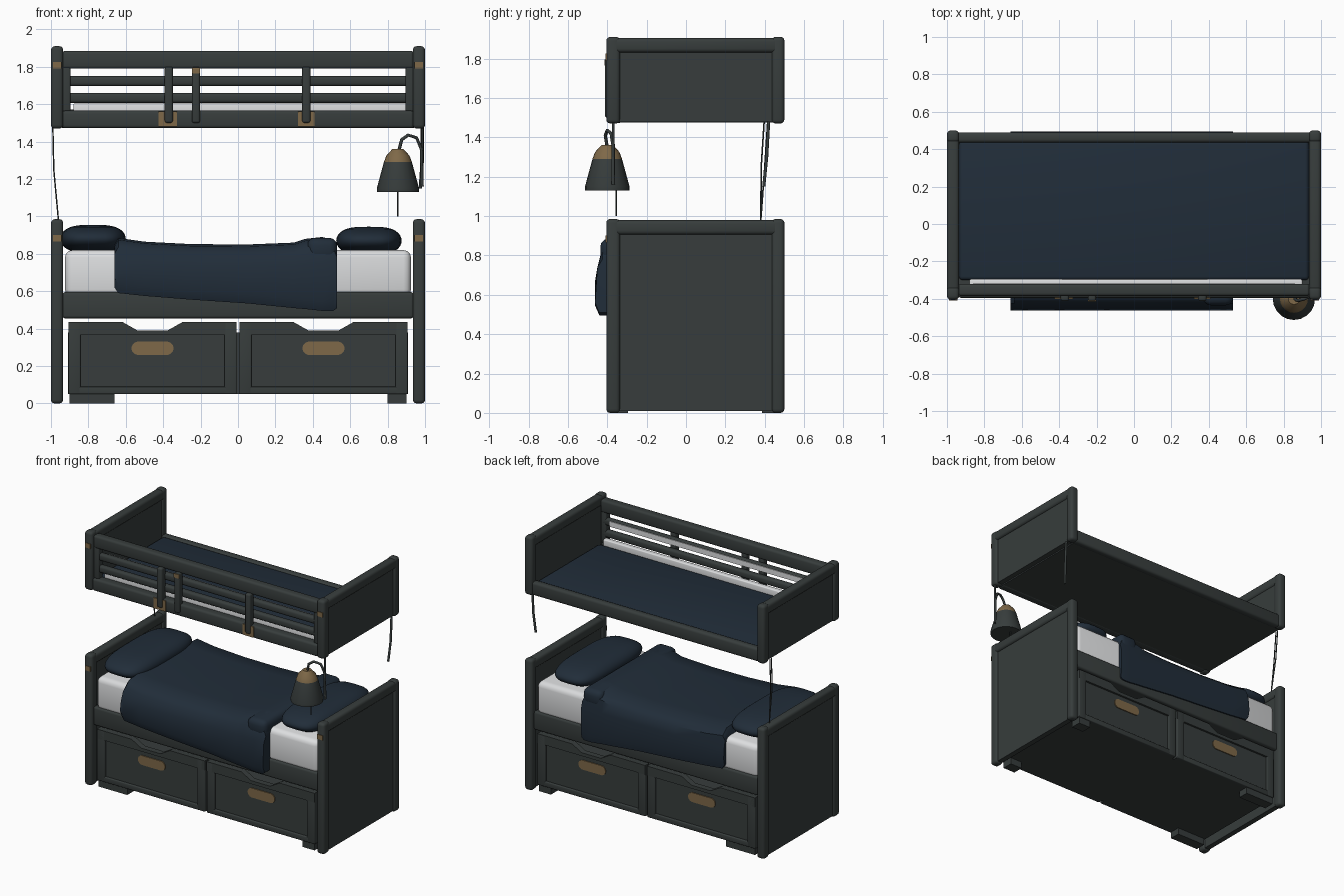
import bpy, bmesh, math
from mathutils import Vector

cube = bpy.data.objects.get("Cube")
if cube:
    bpy.data.objects.remove(cube, do_unlink=True)


def material(name, rgb):
    m = bpy.data.materials.new(name)
    m.use_nodes = True
    m.diffuse_color = (*rgb, 1)
    bsdf = m.node_tree.nodes["Principled BSDF"]
    bsdf.inputs["Base Color"].default_value = (*rgb, 1)
    bsdf.inputs["Roughness"].default_value = 0.8
    return m


WOOD = material("dark_green_grey_wood", (0.038, 0.046, 0.045))
NAVY = material("navy_fabric", (0.015, 0.026, 0.041))
WHITE = material("white_sheet", (0.72, 0.73, 0.74))
BROWN = material("worn_brown", (0.21, 0.14, 0.065))
built = []


def finish(name, bm, mat):
    bmesh.ops.recalc_face_normals(bm, faces=bm.faces)
    me = bpy.data.meshes.new(name)
    bm.to_mesh(me)
    bm.free()
    ob = bpy.data.objects.new(name, me)
    bpy.context.collection.objects.link(ob)
    me.materials.append(mat)
    built.append(ob)
    return ob


def box(name, x, y, z, mat=WOOD, bevel=0.0):
    """Box from (min, max) ranges, optionally with rounded edges."""
    bm = bmesh.new()
    bmesh.ops.create_cube(bm, size=1)
    for v in bm.verts:
        v.co = [r[0] if c < 0 else r[1] for r, c in zip((x, y, z), v.co)]
    if bevel:
        bmesh.ops.bevel(bm, geom=bm.edges[:], offset=bevel, segments=3,
                        profile=0.5, affect='EDGES')
    return finish(name, bm, mat)


def loft(name, rings, mat, closed_ends=True):
    bm = bmesh.new()
    loops = [[bm.verts.new(p) for p in ring] for ring in rings]
    n = len(loops[0])
    for a, b in zip(loops, loops[1:]):
        for i in range(n):
            j = (i + 1) % n
            bm.faces.new((a[i], a[j], b[j], b[i]))
    if closed_ends:
        bm.faces.new(loops[0])
        bm.faces.new(loops[-1])
    return finish(name, bm, mat)


def prism(name, outline, y0, y1, mat):
    return loft(name, [[(x, y, z) for x, z in outline] for y in (y0, y1)], mat)


def rod(name, points, radius, mat=WOOD):
    cu = bpy.data.curves.new(name, 'CURVE')
    cu.dimensions = '3D'
    cu.bevel_depth = radius
    cu.bevel_resolution = 1
    cu.use_fill_caps = True
    sp = cu.splines.new('POLY')
    sp.points.add(len(points) - 1)
    for p, co in zip(sp.points, points):
        p.co = (*co, 1)
    ob = bpy.data.objects.new(name, cu)
    bpy.context.collection.objects.link(ob)
    cu.materials.append(mat)


def span(s, a, b):
    return tuple(sorted((s * a, s * b)))


# End boards of both bunks: posts, rails and a recessed panel
for level, z0, z1 in (("lower", 0, 0.985), ("upper", 1.47, 1.91)):
    for side, s in (("left", 1), ("right", -1)):
        tag = f"{level}_{side}"
        x = span(s, 0.935, 1)
        box(f"{tag}_front_post", x, (-0.405, -0.335), (z0, z1), WOOD, 0.02)
        box(f"{tag}_back_post", x, (0.435, 0.5), (z0, z1), WOOD, 0.02)
        box(f"{tag}_top_rail", x, (-0.37, 0.47), (z1 - 0.08, z1 - 0.005), WOOD, 0.02)
        box(f"{tag}_end_panel", span(s, 0.945, 0.985), (-0.36, 0.46), (z0 + 0.01, z1 - 0.04))
        box(f"{tag}_worn_band", span(s, 0.945, 0.99), (-0.409, -0.4), (z1 - 0.12, z1 - 0.085), BROWN)

# Lower bed frame and mattress
box("lower_bed_frame", (-0.94, 0.94), (-0.385, 0.475), (0.455, 0.595), WOOD, 0.015)
box("lower_mattress", (-0.925, 0.925), (-0.375, 0.465), (0.57, 0.82), WHITE, 0.04)

# Drawer base with finger notches, framed fronts on both long sides
box("drawer_base", (-0.91, 0.91), (-0.345, 0.435), (0.05, 0.38))
for side, face, sgn in (("front", -0.385, 1), ("back", 0.475, -1)):
    inner = face + sgn * 0.045
    for hand, c in (("right", -0.457), ("left", 0.457)):
        notch = [(c - 0.45, 0.05), (c + 0.45, 0.05), (c + 0.45, 0.435), (c + 0.16, 0.435),
                 (c + 0.08, 0.39), (c - 0.08, 0.39), (c - 0.16, 0.435), (c - 0.45, 0.435)]
        tag = f"{side}_{hand}_drawer"
        prism(f"{tag}_front", notch, face + sgn * 0.015, inner, WOOD)
        for e in (-1, 1):
            xs = sorted((c + e * 0.45, c + e * 0.385))
            box(f"{tag}_stile", xs, sorted((face, inner)), (0.05, 0.435), WOOD, 0.006)
        box(f"{tag}_bottom_rail", (c - 0.4, c + 0.4), sorted((face, inner)), (0.05, 0.09), WOOD, 0.006)
        upper = [(px, pz if pz > 0.3 else 0.365) for px, pz in notch]
        prism(f"{tag}_upper_rail", upper, face, inner, WOOD)
        # Oblong handle patch with round ends
        pts = [(c + math.copysign(0.075, math.cos(t)) + 0.038 * math.cos(t),
                0.295 + 0.036 * math.sin(t))
               for t in (2 * math.pi * (i + 0.5) / 16 for i in range(16))]
        plate = face + sgn * 0.008
        prism(f"{tag}_handle", pts, plate, plate + sgn * 0.008, BROWN)
    for x in ((-0.9, -0.66), (0.8, 0.9)):
        box(f"{side}_foot", x, sorted((face + sgn * 0.01, face + sgn * 0.09)), (0, 0.06))

# Draped blanket: cross-section swept along the bed
rings = []
for x, top, hem in ((-0.66, 0.85, 0.62), (-0.64, 0.885, 0.59), (-0.5, 0.865, 0.575),
                    (-0.25, 0.852, 0.555), (0.05, 0.85, 0.535), (0.3, 0.86, 0.51),
                    (0.36, 0.88, 0.505), (0.45, 0.89, 0.495), (0.51, 0.875, 0.495),
                    (0.53, 0.83, 0.51)):
    rings.append([(x, y, z) for y, z in (
        (-0.44, hem), (-0.462, hem + 0.05), (-0.45, 0.74), (-0.425, top - 0.05),
        (-0.38, top - 0.01), (-0.25, top), (0.3, top), (0.43, top - 0.01),
        (0.478, top - 0.05), (0.49, 0.74), (0.495, hem + 0.05), (0.485, hem))])
loft("lower_blanket", rings, NAVY)
box("blanket_fold", (0.37, 0.53), (-0.435, 0.485), (0.76, 0.885), NAVY, 0.04)

# Pillows at both ends
for side, x, z in (("right", -0.775, 0.88), ("left", 0.7, 0.87)):
    bm = bmesh.new()
    bmesh.ops.create_uvsphere(bm, u_segments=32, v_segments=16, radius=1)
    for v in bm.verts:
        p = v.co.copy()
        q = [math.copysign(abs(c) ** 0.6, c) for c in p[:2]]
        v.co = (x + 0.175 * q[0], 0.04 + 0.385 * q[1], z + 0.075 * p.z)
    finish(f"{side}_pillow", bm, NAVY)

# Upper bunk deck, mattress, long rails
box("upper_deck", (-0.94, 0.94), (-0.37, 0.46), (1.475, 1.53))
box("upper_blanket", (-0.935, 0.935), (-0.3, 0.445), (1.5, 1.565), NAVY, 0.02)
box("upper_sheet_edge", (-0.88, 0.9), (-0.335, -0.295), (1.54, 1.605), WHITE, 0.008)
box("upper_back_rail", (-0.95, 0.95), (0.435, 0.49), (1.472, 1.572), WOOD, 0.018)
for name, z, y in (("bottom", (1.472, 1.565), (-0.395, -0.325)),
                   ("lower", (1.607, 1.66), (-0.37, -0.325)),
                   ("middle", (1.697, 1.75), (-0.37, -0.325)),
                   ("top", (1.79, 1.885), (-0.385, -0.32))):
    box(f"guard_{name}_rail", (-0.94, 0.94), y, z, WOOD, 0.016)
box("guard_inner_liner", (-0.86, 0.86), (-0.325, -0.319), (1.702, 1.742), WHITE)
for s in (-1, 1):
    box("guard_end_upright", span(s, 0.895, 0.94), (-0.38, -0.325), (1.56, 1.85), WOOD, 0.01)
for x in (-0.37, -0.225, 0.365):
    box("guard_strap", (x - 0.022, x + 0.022), (-0.412, -0.36), (1.5, 1.8), WOOD, 0.012)
for x, w, z in ((-0.375, 0.05, 1.515), (0.365, 0.045, 1.515)):
    box("strap_worn_base", (x - w, x + w), (-0.401, -0.393), (z - 0.035, z + 0.045), BROWN)
box("strap_worn_tip", (-0.247, -0.203), (-0.415, -0.407), (1.765, 1.795), BROWN)

# Hanging lamp: tapered shade with brown cap, hook and pull cord
def ring(r, z, n=20):
    return [(0.855 + r * math.cos(2 * math.pi * i / n),
             -0.4 + r * math.sin(2 * math.pi * i / n), z) for i in range(n)]

shade = loft("lamp_shade", [ring(0.112, 1.13), ring(0.113, 1.15), ring(0.075, 1.29),
                            ring(0.062, 1.325), ring(0.03, 1.36)], WOOD)
shade.data.materials.append(BROWN)
for p in shade.data.polygons:
    p.material_index = 1 if p.center.z > 1.3 else 0
rod("lamp_hook", [(0.86, -0.4, 1.35), (0.875, -0.41, 1.41), (0.91, -0.4, 1.435),
                  (0.955, -0.38, 1.42), (0.98, -0.37, 1.36), (0.985, -0.37, 1.16)], 0.009)
rod("lamp_wall_stem", [(0.985, -0.37, 1.3), (0.985, -0.37, 1.48)], 0.007)
rod("lamp_cord", [(0.855, -0.355, 1.15), (0.855, -0.355, 1.0)], 0.004)

# Slack straps hanging between the bunks at the back
rod("left_back_strap", [(0.985, 0.42, 1.48), (0.985, 0.41, 1.3), (0.975, 0.395, 1.15)], 0.009)
for d in (0, 0.018):
    rod("right_back_cord", [(-0.99, 0.415 - d, 1.48), (-0.985, 0.4 - d, 1.25),
                            (-0.96, 0.38, 0.98)], 0.004)

# Smooth the rounded parts, keep crisp edges
bpy.ops.object.select_all(action='DESELECT')
for ob in built:
    ob.select_set(True)
bpy.context.view_layer.objects.active = built[0]
bpy.ops.object.shade_smooth_by_angle(angle=math.radians(40))
